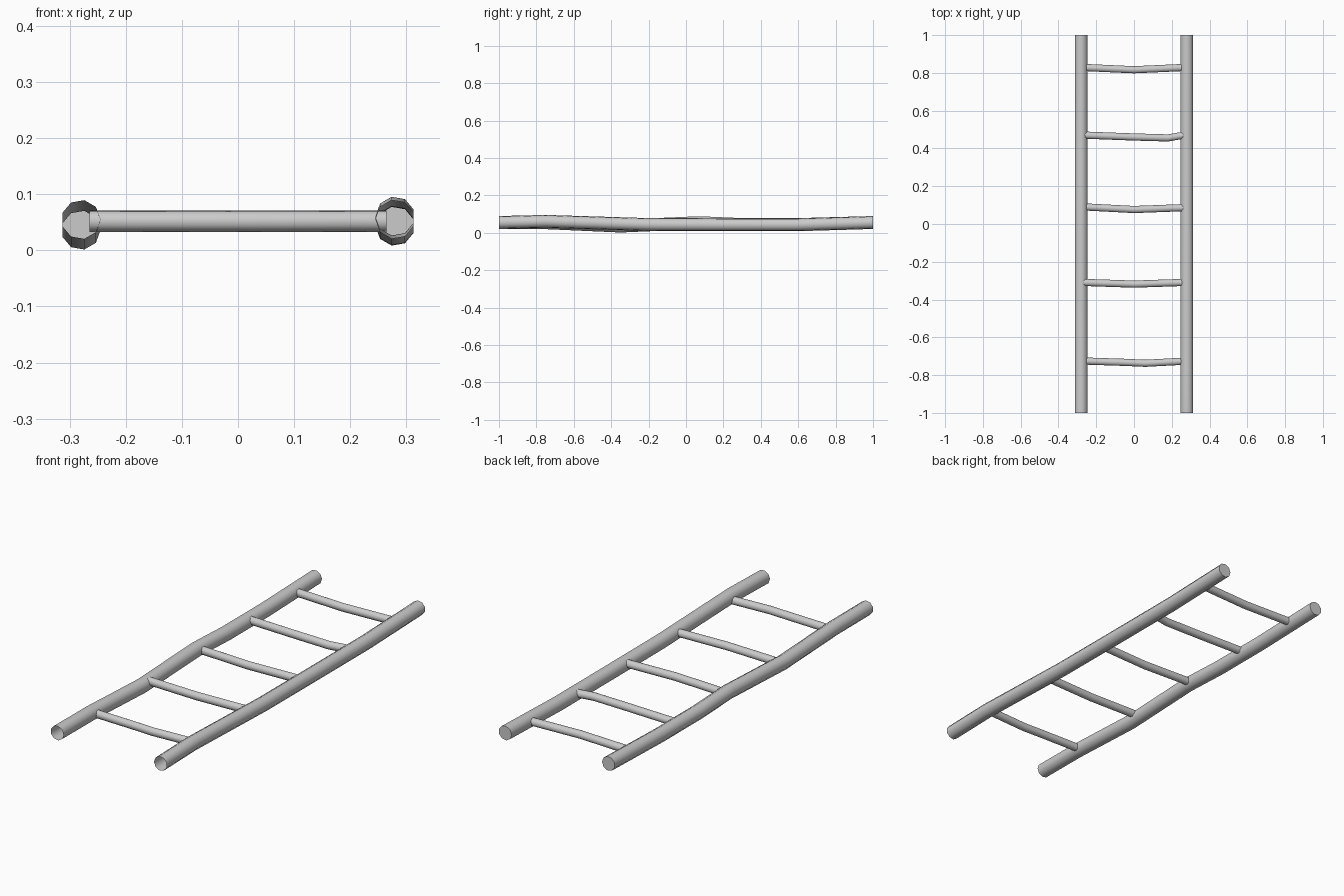
import bpy, bmesh
from math import sin, cos, tau

if "Cube" in bpy.data.objects:
    bpy.data.objects.remove(bpy.data.objects["Cube"])

N = 9


def tube(name, rings, ring_point, cap_end):
    """Loft N-sided rings; ring_point(centre, angle) gives each vertex."""
    bm = bmesh.new()
    loops = [[bm.verts.new(ring_point(c, tau * i / N)) for i in range(N)] for c in rings]
    for a, b in zip(loops, loops[1:]):
        for i in range(N):
            j = (i + 1) % N
            bm.faces.new((a[i], a[j], b[j], b[i]))
    if cap_end:
        bm.faces.new(loops[-1])
    bmesh.ops.recalc_face_normals(bm, faces=bm.faces)
    mesh = bpy.data.meshes.new(name)
    bm.to_mesh(mesh)
    bm.free()
    ob = bpy.data.objects.new(name, mesh)
    bpy.context.collection.objects.link(ob)
    bpy.ops.object.select_all(action='DESELECT')
    bpy.context.view_layer.objects.active = ob
    ob.select_set(True)
    bpy.ops.object.shade_smooth_by_angle(angle=0.8)
    return ob


# Side rails: wavy in height, open at the front, closed at the back
R = 0.035
rails = {
    "left_rail": (-1, [(-1, .055), (-.75, .054), (-.35, .036), (.07, .054), (.3, .044), (.6, .044), (1, .055)]),
    "right_rail": (1, [(-1, .055), (-.75, .061), (-.2, .044), (.2, .043), (.6, .043), (1, .055)]),
}
for name, (side, path) in rails.items():
    tube(name, path,
         lambda c, a, s=side: (s * (.28 - R * cos(a)), c[0], c[1] + R * sin(a)), True)

# Rungs: slightly bent in plan, ends buried in the rails
r = 0.0195
rungs = [
    [(-.265, -.726), (-.05, -.733), (.06, -.738), (.265, -.727)],
    [(-.265, -.310), (0, -.319), (.265, -.310)],
    [(-.265, .090), (0, .076), (.265, .086)],
    [(-.265, .470), (0, .460), (.18, .455), (.265, .470)],
    [(-.265, .828), (0, .816), (.265, .828)],
]
for k, path in enumerate(rungs):
    tube(f"rung_{k + 1}", path,
         lambda c, a: (c[0], c[1] + r * cos(a), .052 + r * sin(a)), False)
